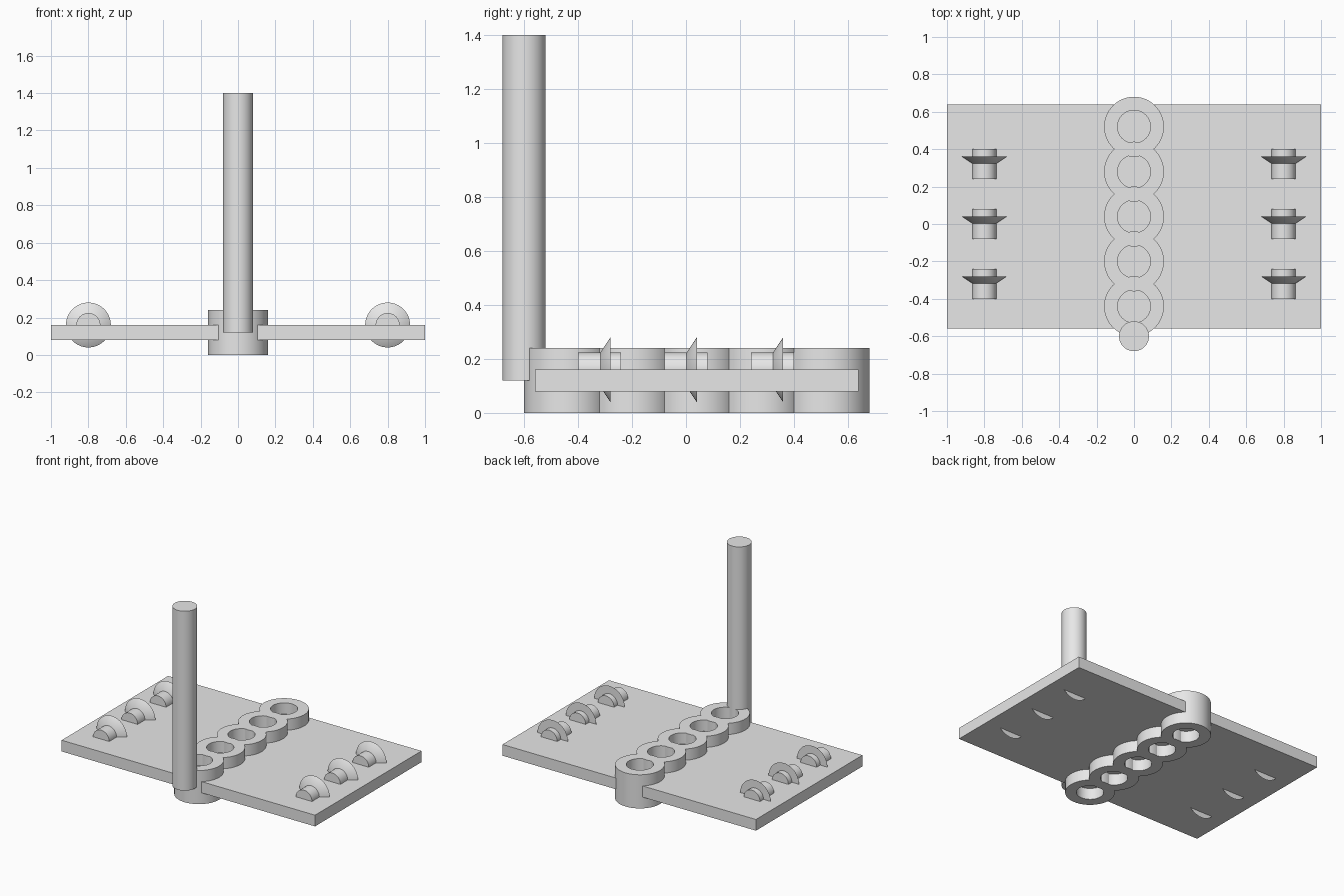
import bpy
import bmesh
from math import radians, pi
from mathutils import Matrix

cube = bpy.data.objects.get("Cube")
if cube:
    bpy.data.objects.remove(cube, do_unlink=True)

grey = bpy.data.materials.new("light grey")
grey.use_nodes = True
grey.diffuse_color = (0.8, 0.8, 0.8, 1)
grey.node_tree.nodes["Principled BSDF"].inputs["Base Color"].default_value = (0.8, 0.8, 0.8, 1)


def finish(name, bm, location, smooth=True):
    """Turn a bmesh into a named, shaded object."""
    bmesh.ops.recalc_face_normals(bm, faces=bm.faces)
    mesh = bpy.data.meshes.new(name)
    bm.to_mesh(mesh)
    bm.free()
    mesh.materials.append(grey)
    obj = bpy.data.objects.new(name, mesh)
    bpy.context.collection.objects.link(obj)
    obj.location = location
    if smooth:
        bpy.ops.object.select_all(action='DESELECT')
        obj.select_set(True)
        bpy.context.view_layer.objects.active = obj
        bpy.ops.object.shade_smooth_by_angle(angle=radians(30))
    return obj


def cone(name, r1, r2, depth, location, along_y=False):
    """Cylinder or cone along z, or along y with r1 at the back."""
    bm = bmesh.new()
    turn = Matrix.Rotation(pi / 2, 4, 'X') if along_y else Matrix()
    bmesh.ops.create_cone(bm, cap_ends=True, segments=64, radius1=r1,
                          radius2=r2, depth=depth, matrix=turn)
    return finish(name, bm, location)


def tube(name, outer, inner, height, location):
    """Open ring: a rectangular profile spun around z."""
    bm = bmesh.new()
    corners = [(inner, 0), (outer, 0), (outer, height), (inner, height)]
    verts = [bm.verts.new((r, 0, z)) for r, z in corners]
    edges = [bm.edges.new((verts[i], verts[(i + 1) % 4])) for i in range(4)]
    bmesh.ops.spin(bm, geom=verts + edges, axis=(0, 0, 1), cent=(0, 0, 0),
                   angle=2 * pi, steps=64, use_merge=True)
    bmesh.ops.remove_doubles(bm, verts=bm.verts, dist=0.0001)
    return finish(name, bm, location)


# Flat leaf running through the knuckles
bm = bmesh.new()
bmesh.ops.create_cube(bm, size=1, matrix=Matrix.Diagonal((2, 1.2, 0.08, 1)))
finish("hinge_plate", bm, (0, 0.04, 0.12), smooth=False)

# Row of overlapping knuckle rings
for i in range(5):
    tube(f"knuckle_{i + 1}", 0.16, 0.088, 0.24, (0, -0.44 + 0.24 * i, 0))

# Upright pin at the front
cone("pin", 0.08, 0.08, 1.28, (0, -0.6, 0.76))

# Screws lying along y, each a shank with a flared head
for side, x in (("left", 0.8), ("right", -0.8)):
    for i in range(3):
        place = (x, 0.32 * (i - 1), 0.16)
        cone(f"{side}_screw_shank_{i + 1}", 0.064, 0.064, 0.16, place, True)
        cone(f"{side}_screw_head_{i + 1}", 0.12, 0, 0.08, place, True)
